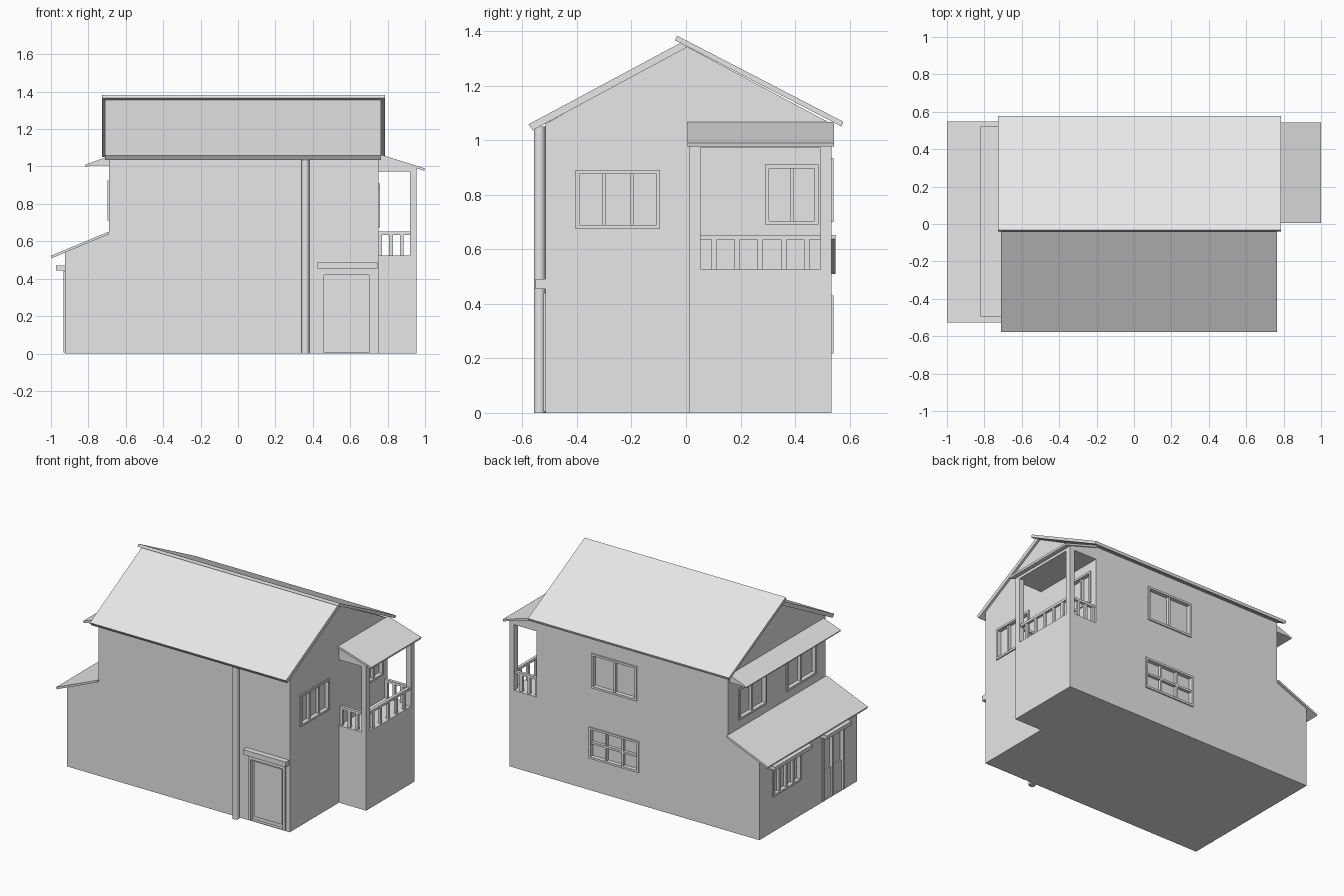
import bpy
import bmesh
from mathutils import Vector

if "Cube" in bpy.data.objects:
    bpy.data.objects.remove(bpy.data.objects["Cube"], do_unlink=True)

GREY = (0.8, 0.8, 0.8, 1.0)
plaster = bpy.data.materials.new("light_grey")
plaster.use_nodes = True
plaster.diffuse_color = GREY
plaster.node_tree.nodes["Principled BSDF"].inputs["Base Color"].default_value = GREY


def finish(name, bm):
    bmesh.ops.recalc_face_normals(bm, faces=bm.faces)
    mesh = bpy.data.meshes.new(name)
    bm.to_mesh(mesh)
    bm.free()
    mesh.materials.append(plaster)
    obj = bpy.data.objects.new(name, mesh)
    bpy.context.collection.objects.link(obj)
    return obj


def boxes(name, corners):
    """One object made of boxes, each given by two opposite corners."""
    bm = bmesh.new()
    for a, b in corners:
        a, b = Vector(a), Vector(b)
        for v in bmesh.ops.create_cube(bm, size=1)["verts"]:
            v.co = (a + b) / 2 + Vector(p * abs(s) for p, s in zip(v.co, b - a))
    return finish(name, bm)


def extrude(name, profile, axis, start, end):
    """Extrude a (horizontal, z) profile along x or y."""
    bm = bmesh.new()
    put = (lambda t, h, z: (t, h, z)) if axis == "x" else (lambda t, h, z: (h, t, z))
    face = bm.faces.new([bm.verts.new(put(start, h, z)) for h, z in profile])
    out = bmesh.ops.extrude_face_region(bm, geom=[face])["geom"]
    shift = Vector(put(end - start, 0, 0))
    bmesh.ops.translate(bm, vec=shift, verts=[v for v in out if isinstance(v, bmesh.types.BMVert)])
    return finish(name, bm)


# Wall planes
FRONT, BACK = -0.515, 0.533
LEFT_END, RIGHT_END = 0.75, -0.69
PORCH_SIDE, ANNEX_SIDE = 0.955, -0.925
recesses = []


def on_wall(wall, u, d, z):
    """Point at u along a wall and d outward from it."""
    axis, sign, pos = wall
    return (pos + sign * d, u, z) if axis == "x" else (u, pos + sign * d, z)


def wall_boxes(name, wall, parts):
    return boxes(name, [(on_wall(wall, u0, d0, z0), on_wall(wall, u1, d1, z1))
                        for u0, u1, d0, d1, z0, z1 in parts])


def window(name, wall, u0, u1, z0, z1, cols=2, rows=1, bar=0.014, sill=True):
    """Framed opening with mullions, over a shallow recess."""
    back, out = -0.02, 0.008
    recesses.append((on_wall(wall, u0, back, z0), on_wall(wall, u1, 0.02, z1)))
    parts = [(u0, u0 + bar, back, out, z0, z1), (u1 - bar, u1, back, out, z0, z1),
             (u0, u1, back, out, z1 - bar, z1)]
    if sill:
        parts.append((u0, u1, back, out, z0, z0 + bar))
    for i in range(1, cols):
        u = u0 + (u1 - u0) * i / cols
        parts.append((u - bar / 2, u + bar / 2, back, 0, z0, z1))
    for i in range(1, rows):
        z = z0 + (z1 - z0) * i / rows
        parts.append((u0, u1, back, 0, z - bar / 2, z + bar / 2))
    wall_boxes(name, wall, parts)


def canopy(name, wall, u0, u1, z0, z1, depth):
    wall_boxes(name, wall, [(u0, u1, -0.01, depth, z0, z1)])


# House walls
main_walls = extrude("main_walls", [(FRONT, 0), (BACK, 0), (BACK, 1.06), (0, 1.345), (FRONT, 1.06)],
                     "x", RIGHT_END, LEFT_END)
annex_walls = extrude("annex_walls", [(ANNEX_SIDE, 0), (RIGHT_END, 0), (RIGHT_END, 0.645), (ANNEX_SIDE, 0.54)],
                      "y", FRONT, BACK)
boxes("balcony_base", [((LEFT_END, 0.013, 0), (PORCH_SIDE, BACK, 0.525))])

# Roofs
extrude("front_roof", [(-0.577, 1.058), (-0.562, 1.036), (0.005, 1.341), (-0.01, 1.362)],
        "x", -0.71, 0.765)
extrude("back_roof", [(-0.033, 1.383), (-0.04, 1.366), (0.57, 1.05), (0.577, 1.067)],
        "x", -0.727, 0.785)
extrude("annex_roof", [(-1, 0.523), (-0.995, 0.51), (RIGHT_END, 0.638), (RIGHT_END, 0.652)],
        "y", -0.526, 0.548)
extrude("side_eave", [(-0.82, 1.008), (-0.815, 0.998), (-0.78, 1.005), (RIGHT_END, 1.005), (RIGHT_END, 1.055)],
        "y", -0.494, 0.52)
extrude("balcony_roof", [(LEFT_END, 1.067), (1, 0.99), (0.997, 0.977), (LEFT_END, 1.052)],
        "y", 0.005, 0.542)
extrude("balcony_ceiling", [(LEFT_END, 0.972), (PORCH_SIDE, 0.972), (PORCH_SIDE, 0.992), (LEFT_END, 1.055)],
        "y", 0.013, BACK)

# Balcony posts and railing
boxes("balcony_posts", [((0.92, y, 0.52), (PORCH_SIDE, y + 0.04, 0.98)) for y in (0.013, BACK - 0.04)])
rail_low, rail_high, half = 0.635, 0.652, 0.01
rails = [((0.928, 0.03, rail_low), (0.948, 0.51, rail_high))]
for i in range(5):
    y = 0.103 + i * 0.085
    rails.append(((0.93, y - half, 0.52), (0.946, y + half, rail_low)))
for y in (0.022, BACK - 0.03):
    rails.append(((LEFT_END, y, rail_low), (0.93, y + 0.02, rail_high)))
    for x in (0.76, 0.818, 0.876):
        rails.append(((x - half, y + 0.002, 0.52), (x + half, y + 0.018, rail_low)))
boxes("balcony_railing", rails)

# Windows
front, back = ("y", -1, FRONT), ("y", 1, BACK)
left, right, annex = ("x", 1, LEFT_END), ("x", -1, RIGHT_END), ("x", -1, ANNEX_SIDE)
window("left_window", left, -0.405, -0.095, 0.675, 0.89, cols=3)
window("balcony_window", left, 0.29, 0.485, 0.69, 0.91)
window("back_upper_window", back, -0.005, 0.335, 0.7, 0.935)
window("back_lower_window", back, -0.02, 0.355, 0.217, 0.43, cols=3, rows=2)
window("right_window_back", right, 0.125, 0.42, 0.71, 0.925)
window("right_window_front", right, -0.41, -0.09, 0.71, 0.925)
window("annex_window", annex, 0.09, 0.39, 0.24, 0.43, cols=4)

# Doors
window("front_door_frame", front, 0.44, 0.72, 0.005, 0.44, cols=1, bar=0.02, sill=False)
wall_boxes("front_door_leaf", front, [(0.475, 0.685, -0.03, -0.012, 0.03, 0.405)])
window("annex_door", annex, -0.375, -0.14, 0.005, 0.44, cols=2, sill=False)
wall_boxes("annex_door_panel", annex, [(-0.365, -0.15, -0.03, -0.01, 0.005, 0.2)])

# Canopies
canopy("front_door_canopy", front, 0.425, 0.745, 0.455, 0.49, 0.037)
canopy("annex_window_canopy", annex, 0.03, 0.43, 0.445, 0.47, 0.048)
canopy("annex_door_canopy", annex, -0.39, -0.125, 0.445, 0.47, 0.048)

# Cut the recesses into the walls
cutter = boxes("recess_cutter", recesses)
cutter.hide_render = True
for wall in (main_walls, annex_walls):
    mod = wall.modifiers.new("recesses", "BOOLEAN")
    mod.operation, mod.solver, mod.object = "DIFFERENCE", "EXACT", cutter
    bpy.context.view_layer.objects.active = wall
    bpy.ops.object.modifier_apply(modifier=mod.name)
bpy.data.objects.remove(cutter, do_unlink=True)

# Round downpipe on the front
bpy.ops.mesh.primitive_cylinder_add(vertices=24, radius=0.021, depth=1.05, location=(0.36, -0.537, 0.525))
pipe = bpy.context.object
pipe.name = "downpipe"
pipe.data.materials.append(plaster)
bpy.ops.object.shade_smooth_by_angle()
